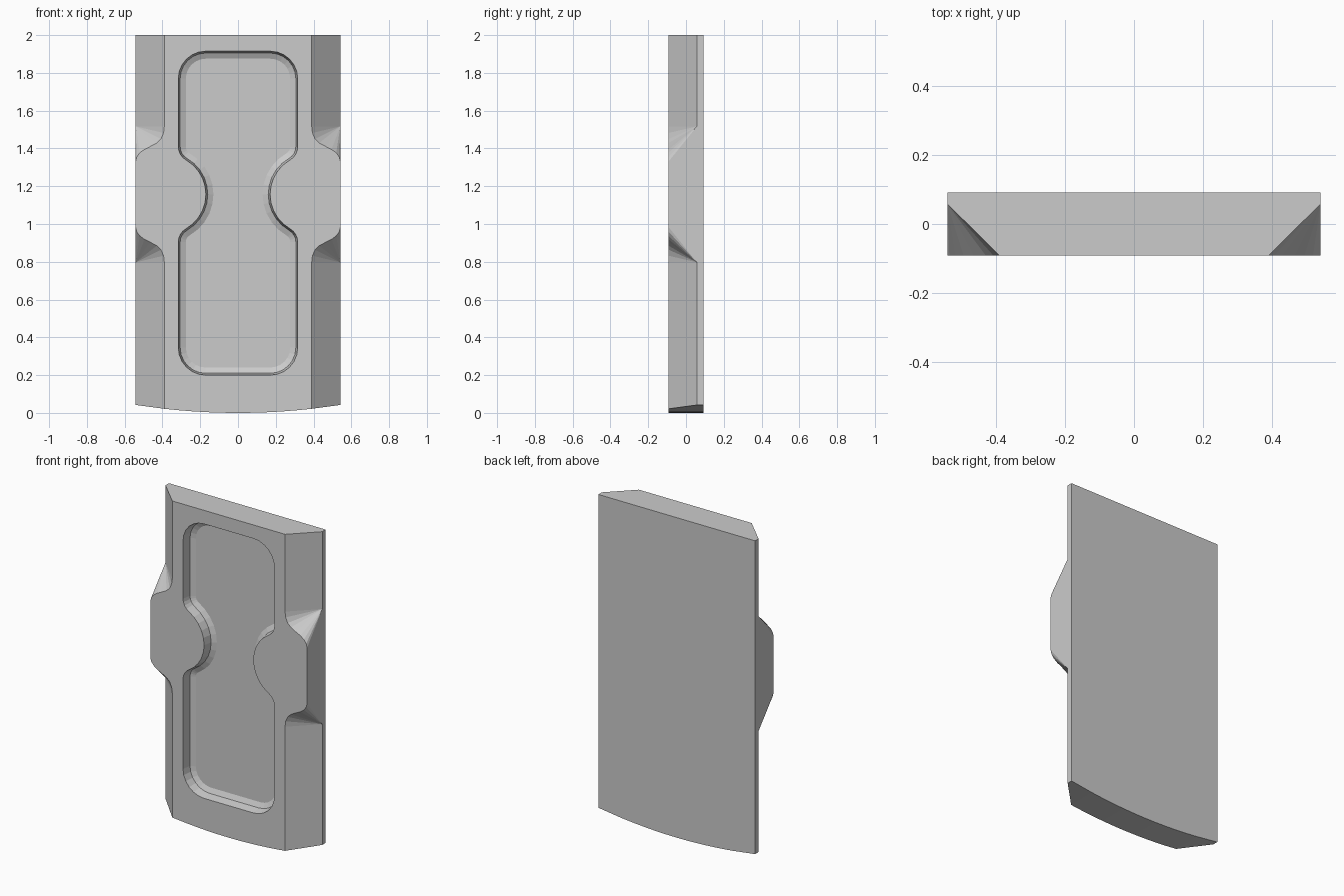
import bpy, bmesh
from math import pi, cos, sin, atan2, sqrt

if "Cube" in bpy.data.objects:
    bpy.data.objects.remove(bpy.data.objects["Cube"])

FRONT, EDGE, BACK = -0.092, 0.058, 0.092   # y of front face, chamfer edge, back face
W, C, TOP, MID = 0.542, 0.39, 2.0, 1.157   # half width, chamfer start, height, tab centre

bm = bmesh.new()


def face(points):
    bm.faces.new([bm.verts.new(p) for p in points])


def at(points, y):
    return [(x, y, z) for x, z in points]


def arc(cx, cz, r, a0, a1, n):
    return [(cx + r * cos(a0 + (a1 - a0) * i / n), cz + r * sin(a0 + (a1 - a0) * i / n))
            for i in range(n + 1)]


def pocket(d):
    """Right half of the pocket outline, inset by d, from top to bottom."""
    wx, wr, fx, fr = 0.38, 0.21, 0.236, 0.08
    dz = sqrt((wr + fr) ** 2 - (wx - fx) ** 2)
    phi = atan2(dz, fx - wx)
    pts = [(0, 1.915 - d)]
    pts += arc(0.171, 1.77, 0.145 - d, pi / 2, 0, 6)
    pts += arc(fx, MID + dz, fr - d, 0, phi - pi, 4)
    pts += arc(wx, MID, wr + d, phi, 2 * pi - phi, 10)[1:-1]
    pts += arc(fx, MID - dz, fr - d, pi - phi, 0, 4)
    pts += arc(0.171, 0.345, 0.145 - d, 0, -pi / 2, 6)
    return pts + [(0, 0.20 + d)]


# Outline pieces of the right half
bottom = [(x, 0.042 * (x / W) ** 2) for x in [C * i / 5 for i in range(6)]]
corner = (W, 0.042)
tab = [(C, 0.36), (0.394, 0.325), (0.408, 0.293), (0.43, 0.272), (0.465, 0.253),
       (0.495, 0.238), (0.52, 0.22), (0.536, 0.198), (W, 0.174)]
tab_low = [(x, MID - h) for x, h in tab]
tab_high = [(x, MID + h) for x, h in tab]
apex_low, apex_high = (W, EDGE, MID - 0.36), (W, EDGE, MID + 0.36)

# Front face around the pocket, and the back face
face(at(bottom + tab_low + tab_high[::-1] + [(C, TOP), (0, TOP)] + pocket(0), FRONT))
face(at(bottom + [corner, (W, TOP), (0, TOP)], BACK))

# Pocket: steep wall, shallow bevel, floor
rings = [at(pocket(d), y) for d, y in [(0, FRONT), (0.01, -0.037), (0.04, -0.022)]]
for a, b in zip(rings, rings[1:]):
    for i in range(len(a) - 1):
        face([a[i], a[i + 1], b[i + 1], b[i]])
face(rings[-1])

# Curved underside and flat top
f, k = at(bottom, FRONT), at(bottom, BACK)
for i in range(len(f) - 1):
    face([f[i], f[i + 1], k[i + 1], k[i]])
side_low = (W, EDGE, corner[1])
face([f[-1], side_low, (W, BACK, corner[1]), k[-1]])
face([(0, FRONT, TOP), (C, FRONT, TOP), (W, EDGE, TOP), (W, BACK, TOP), (0, BACK, TOP)])

# Side wall with the tab
low, high = at(tab_low, FRONT), at(tab_high, FRONT)
face([(W, BACK, corner[1]), side_low, apex_low, low[-1], high[-1], apex_high,
      (W, EDGE, TOP), (W, BACK, TOP)])

# Long chamfers and the fans that blend them into the tab
face([f[-1], side_low, apex_low, low[0]])
face([high[0], apex_high, (W, EDGE, TOP), (C, FRONT, TOP)])
for curve, apex in [(low, apex_low), (high, apex_high)]:
    for a, b in zip(curve, curve[1:]):
        face([a, b, apex])

# Weld, mirror to the left half, tidy normals
bmesh.ops.remove_doubles(bm, verts=bm.verts[:], dist=1e-4)
bmesh.ops.mirror(bm, geom=bm.verts[:] + bm.edges[:] + bm.faces[:], axis='X', merge_dist=1e-4)
bmesh.ops.remove_doubles(bm, verts=bm.verts[:], dist=1e-4)
bmesh.ops.recalc_face_normals(bm, faces=bm.faces[:])

mesh = bpy.data.meshes.new("recessed_panel")
bm.to_mesh(mesh)
bm.free()
bpy.context.collection.objects.link(bpy.data.objects.new("recessed_panel", mesh))
